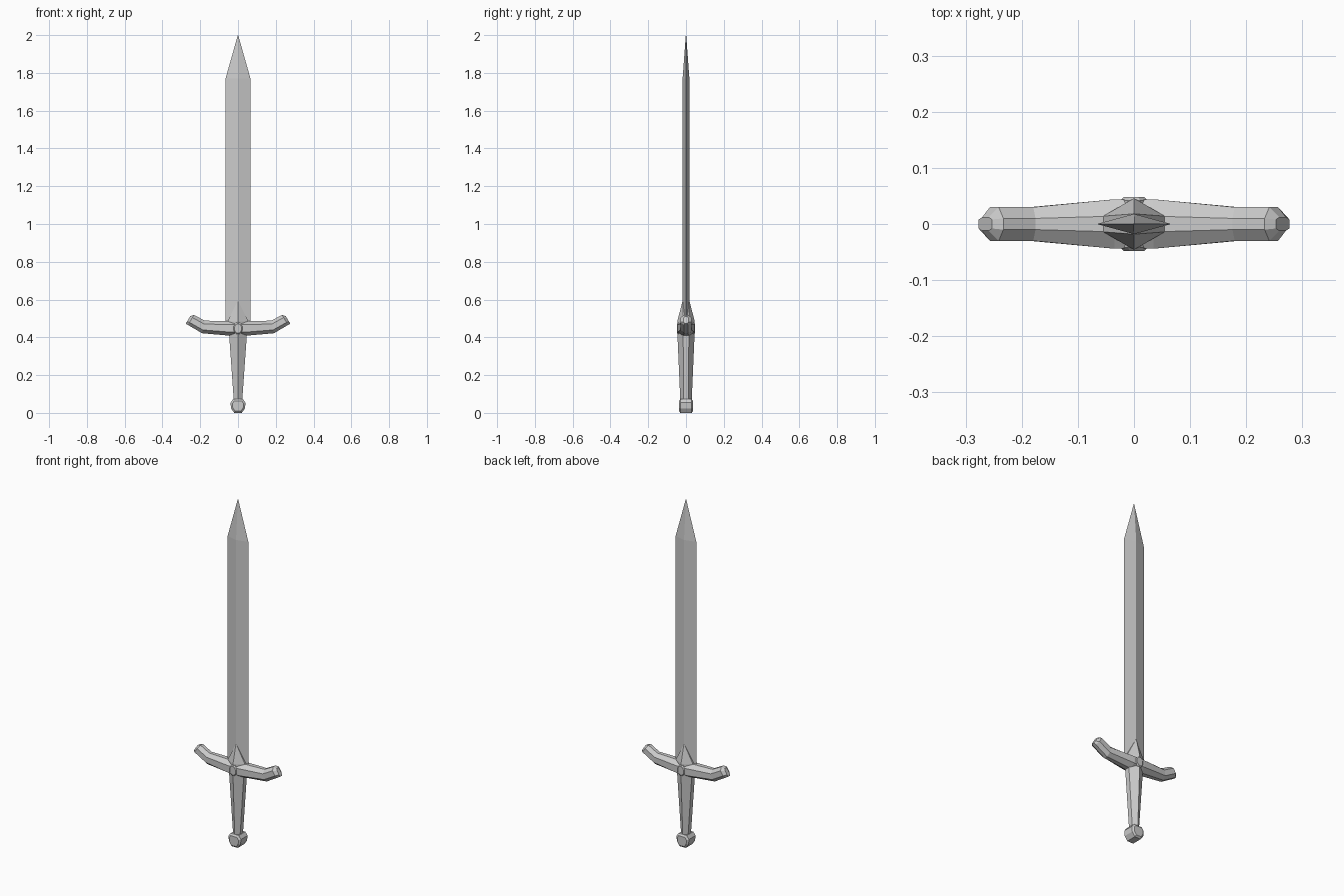
import bpy, bmesh, math
from mathutils import Vector

if "Cube" in bpy.data.objects:
    bpy.data.objects.remove(bpy.data.objects["Cube"])


def loft(name, rings):
    """Skin a list of equal-length point rings and cap both ends."""
    bm = bmesh.new()
    loops = [[bm.verts.new(p) for p in r] for r in rings]
    n = len(rings[0])
    for a, b in zip(loops, loops[1:]):
        for i in range(n):
            j = (i + 1) % n
            bm.faces.new((a[i], a[j], b[j], b[i]))
    bm.faces.new(loops[0])
    bm.faces.new(loops[-1])
    bmesh.ops.remove_doubles(bm, verts=bm.verts, dist=1e-5)
    bmesh.ops.recalc_face_normals(bm, faces=bm.faces)
    me = bpy.data.meshes.new(name)
    bm.to_mesh(me)
    bm.free()
    ob = bpy.data.objects.new(name, me)
    bpy.context.collection.objects.link(ob)
    return ob


def diamond(w, t, z):
    return [(w, 0, z), (0, t, z), (-w, 0, z), (0, -t, z)]


def hexagon(w, ridge, side, z):
    return [(w, -side, z), (w, side, z), (0, ridge, z),
            (-w, side, z), (-w, -side, z), (0, -ridge, z)]


# Blade: diamond section tapering to the tip
loft("blade", [diamond(0.066, 0.018, 0.45), diamond(0.066, 0.018, 1.77),
               diamond(0.001, 0.001, 2.0)])

# Collar: ridged triangle rising over each face of the blade
loft("blade_collar", [hexagon(0.055, 0.046, 0.014, 0.45),
                      hexagon(0.055, 0.046, 0.014, 0.485),
                      hexagon(0.002, 0.019, 0.018, 0.59)])

# Grip: ridged hexagon, narrower toward the pommel
loft("grip", [hexagon(0.022, 0.030, 0.013, 0.06),
              hexagon(0.048, 0.046, 0.015, 0.43)])


# Crossguard: chamfered section swept along an upturned path
def guard_ring(x, z, lean, half_y, half_h, flat_y, flat_h):
    up = Vector((-math.sin(lean), 0, math.cos(lean)))
    c = Vector((x, 0, z))
    section = [(flat_y, half_h), (half_y, flat_h), (half_y, -flat_h), (flat_y, -half_h)]
    section += [(-y, -h) for y, h in section]
    return [c + up * h + Vector((0, y, 0)) for y, h in section]


half = [(0.035, 0.447, 0.0, 0.044, 0.039, 0.014, 0.020),
        (0.183, 0.455, 0.22, 0.030, 0.034, 0.010, 0.016),
        (0.249, 0.492, 0.55, 0.030, 0.031, 0.010, 0.015),
        (0.265, 0.492, 0.55, 0.012, 0.023, 0.008, 0.011)]
left = [guard_ring(-x, z, -a, *r) for x, z, a, *r in reversed(half)]
right = [guard_ring(*r) for r in half]
loft("crossguard", left + right)


# Boss: small oval stud showing on both faces of the guard
def oval(rx, rz, y, z, n=8):
    return [(rx * math.cos((i + .5) * 2 * math.pi / n), y,
             z + rz * math.sin((i + .5) * 2 * math.pi / n)) for i in range(n)]


loft("guard_boss", [oval(0.020, 0.026, -0.048, 0.447), oval(0.027, 0.033, -0.042, 0.447),
                    oval(0.027, 0.033, 0.042, 0.447), oval(0.020, 0.026, 0.048, 0.447)])

# Pommel: eight-sided drum lying front to back with chamfered rims
outline = [(0.026, 0.037), (0.040, 0.018), (0.037, -0.012), (0.020, -0.036)]
outline += [(-x, z) for x, z in reversed(outline)]
loft("pommel", [[(x * s, y, 0.036 + z * s) for x, z in outline]
                for y, s in ((-0.038, 0.75), (-0.030, 1), (0.030, 1), (0.038, 0.75))])
